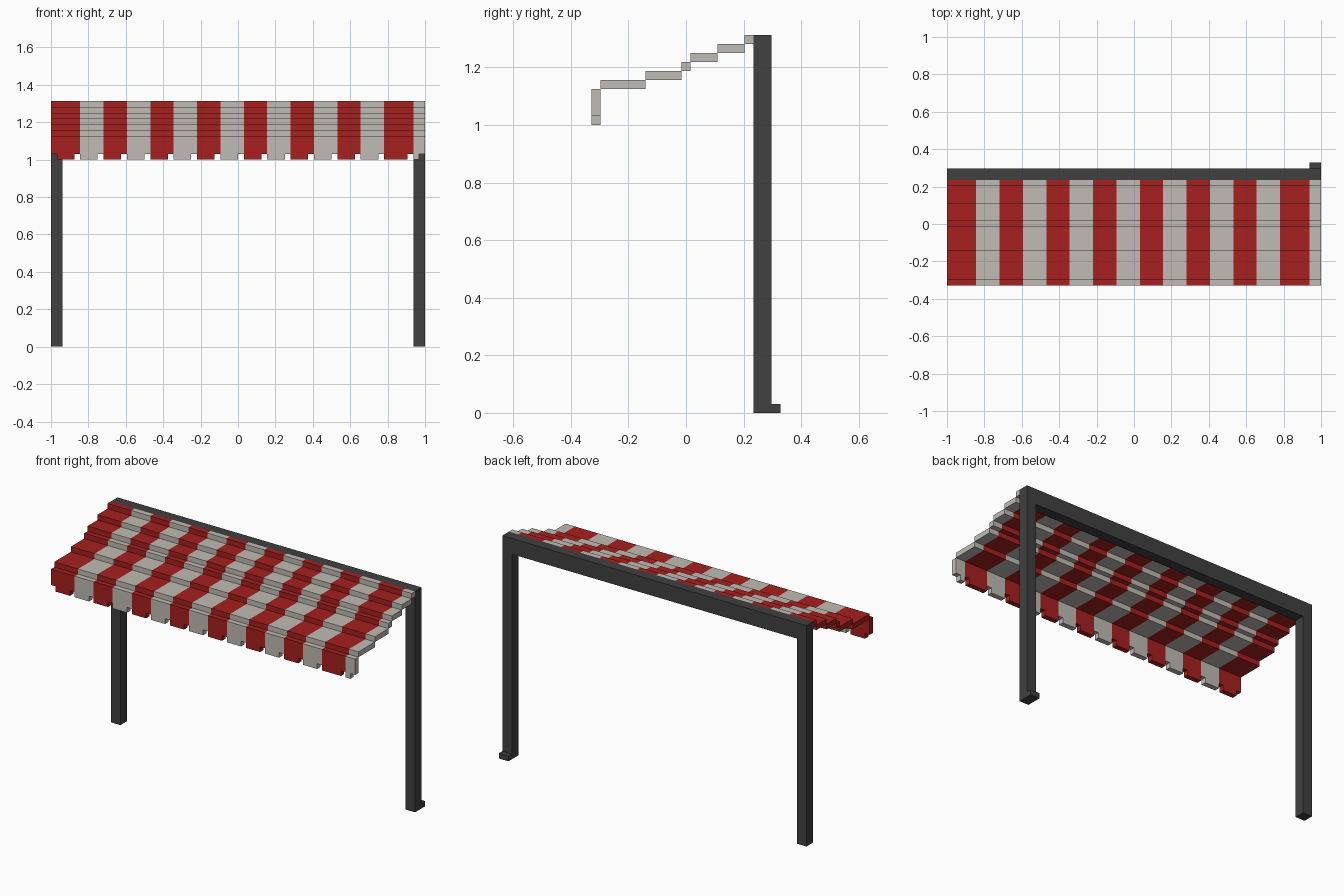
import bpy, bmesh

if "Cube" in bpy.data.objects:
    bpy.data.objects.remove(bpy.data.objects["Cube"])

U = 1 / 32                      # block size
OX, OY = 32, 10.5               # blocks from corner to centre


def material(name, rgb):
    m = bpy.data.materials.new(name)
    m.diffuse_color = (*rgb, 1)
    m.use_nodes = True
    m.node_tree.nodes["Principled BSDF"].inputs["Base Color"].default_value = m.diffuse_color
    return m


MATS = {
    "red": material("red cloth", (0.39, 0.014, 0.014)),
    "cream": material("pale grey cloth", (0.53, 0.50, 0.46)),
    "dark": material("dark metal", (0.052, 0.052, 0.052)),
}
parts = {}                      # part name -> {cell: colour}


def fill(part, xs, ys, zs, colour):
    """Fill a block range; colour is a name or a rule on x."""
    cells = parts.setdefault(part, {})
    for x in range(*xs):
        for y in range(*ys):
            for z in range(*zs):
                cells[x, y, z] = colour(x) if callable(colour) else colour


# Stripe rule: widths in blocks, alternating red and grey
stripe = []
for i, width in enumerate([5] + [4] * 13 + [5, 2]):
    stripe += ["cream" if i % 2 else "red"] * width


def stripes(x):
    return stripe[x]


# Stepped canopy, front to back
edges = [1, 6, 10, 11, 14, 17, 18]
for i in range(6):
    fill("canopy", (0, 64), (edges[i], edges[i + 1]), (36 + i, 37 + i), stripes)

# Hanging front valance with notched lower edge
fill("valance", (0, 64), (0, 1), (33, 36), stripes)
for x in range(1, 57, 4):
    fill("valance", (x, x + 3), (0, 1), (32, 33), stripes)
fill("valance", (57, 61), (0, 1), (32, 33), stripes)
fill("valance", (62, 63), (0, 1), (32, 33), stripes)

# Rear frame: two posts, top beam, one small foot
for x in (0, 62):
    fill("rear_frame", (x, x + 2), (18, 20), (0, 42), "dark")
fill("rear_frame", (0, 64), (18, 20), (39, 42), "dark")
fill("rear_frame", (62, 64), (20, 21), (0, 1), "dark")

occupied = {c for cells in parts.values() for c in cells}


def build(name, cells):
    """Skin the exposed block sides, then merge flat areas of one colour."""
    me = bpy.data.meshes.new(name)
    slots = sorted(set(cells.values()))
    for s in slots:
        me.materials.append(MATS[s])
    bm = bmesh.new()
    verts = {}

    def vert(p):
        if p not in verts:
            verts[p] = bm.verts.new(((p[0] - OX) * U, (p[1] - OY) * U, p[2] * U))
        return verts[p]

    for cell, colour in cells.items():
        for a in range(3):
            b, c = (a + 1) % 3, (a + 2) % 3
            for side in (0, 1):
                near = list(cell)
                near[a] += 2 * side - 1
                if tuple(near) in occupied:
                    continue
                quad = []
                for db, dc in ((0, 0), (1, 0), (1, 1), (0, 1)):
                    p = list(cell)
                    p[a] += side
                    p[b] += db
                    p[c] += dc
                    quad.append(vert(tuple(p)))
                f = bm.faces.new(quad if side else quad[::-1])
                f.material_index = slots.index(colour)
    bmesh.ops.dissolve_limit(bm, angle_limit=0.02, verts=bm.verts[:],
                             edges=bm.edges[:], delimit={'MATERIAL'})
    bm.to_mesh(me)
    bm.free()
    bpy.context.collection.objects.link(bpy.data.objects.new(name, me))


for part, cells in parts.items():
    build(part, cells)
